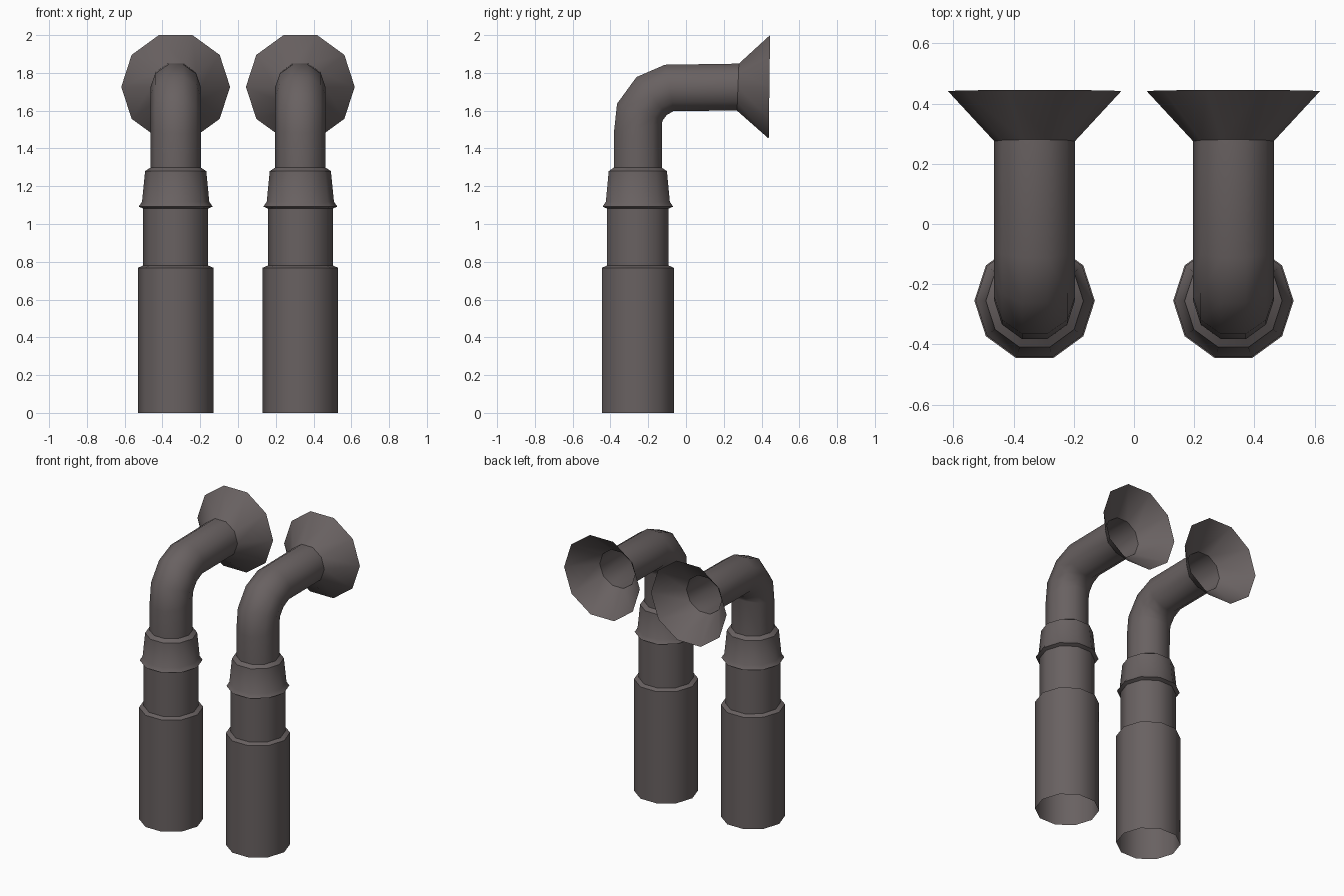
import bpy, bmesh, math

if "Cube" in bpy.data.objects:
    bpy.data.objects.remove(bpy.data.objects["Cube"])

SIDES = 10
C18 = math.cos(math.pi / SIDES)
CX, CY = 0.33, -0.255          # axis of one upright pipe

metal = bpy.data.materials.new("dark warm grey metal")
metal.diffuse_color = (0.14, 0.12, 0.12, 1)
metal.use_nodes = True
metal.node_tree.nodes["Principled BSDF"].inputs["Base Color"].default_value = metal.diffuse_color


def flat_ring(z, r):
    """Horizontal ring: outer point, inner point (y, z) and half width in x."""
    return ((CY - r * C18, z), (CY + r * C18, z), r)


def loft(name, rings):
    """Skin ten-sided rings into an open shell, mirrored across x."""
    bm = bmesh.new()
    loops = []
    for (oy, oz), (iy, iz), rx in rings:
        loop = []
        for k in range(SIDES):
            a = 2 * math.pi * k / SIDES
            s = math.sin(a) / C18
            loop.append(bm.verts.new((CX + rx * math.cos(a),
                                      (oy + iy) / 2 + s * (iy - oy) / 2,
                                      (oz + iz) / 2 + s * (iz - oz) / 2)))
        loops.append(loop)
    for a, b in zip(loops, loops[1:]):
        for k in range(SIDES):
            n = (k + 1) % SIDES
            bm.faces.new((a[k], a[n], b[n], b[k]))
    me = bpy.data.meshes.new(name)
    bm.to_mesh(me)
    bm.free()
    me.materials.append(metal)
    ob = bpy.data.objects.new(name, me)
    bpy.context.collection.objects.link(ob)
    bpy.ops.object.select_all(action='DESELECT')
    ob.select_set(True)
    bpy.context.view_layer.objects.active = ob
    bpy.ops.object.shade_smooth_by_angle(angle=math.radians(38))
    ob.modifiers.new("mirror", 'MIRROR').use_mirror_merge = False
    return ob


# wide lower sleeve with its shoulder, open underneath
loft("lower_sleeve", [flat_ring(0, 0.2), flat_ring(0.768, 0.2), flat_ring(0.78, 0.172)])

# narrower middle pipe
loft("middle_pipe", [flat_ring(0.78, 0.172), flat_ring(1.082, 0.172)])

# tapered collar with flared lower lip
loft("collar", [flat_ring(z, r) for z, r in
                ((1.082, 0.172), (1.092, 0.196), (1.118, 0.178),
                 (1.28, 0.162), (1.298, 0.134))])

# upright pipe bending back to horizontal
R = 0.134
loft("elbow_pipe", [flat_ring(1.298, R),
                    ((-0.382, 1.48), (-0.127, 1.535), R),
                    ((-0.365, 1.637), (-0.122, 1.55), R),
                    ((-0.262, 1.778), (-0.102, 1.577), R),
                    ((-0.112, 1.843), (-0.064, 1.599), R),
                    ((0.28, 1.849), (0.27, 1.6), R)])

# open flared horn
loft("horn", [((0.28, 1.849), (0.27, 1.6), R),
              ((0.445, 2.0), (0.438, 1.452), 0.288)])
